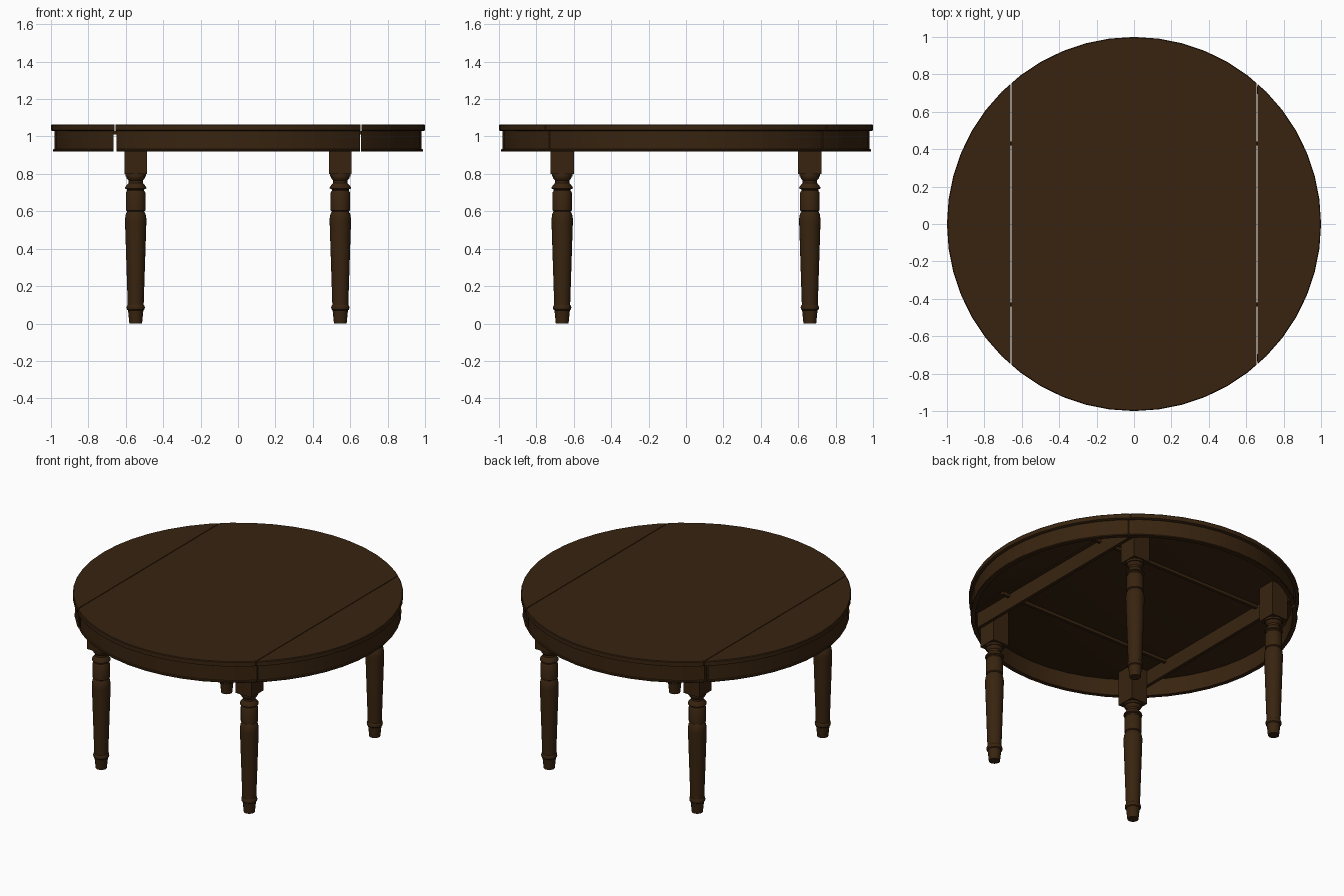
import bpy, bmesh, math
from mathutils import Vector

if "Cube" in bpy.data.objects:
    bpy.data.objects.remove(bpy.data.objects["Cube"])

wood = bpy.data.materials.new("dark brown wood")
wood.diffuse_color = (0.040, 0.0175, 0.005, 1)
wood.use_nodes = True
wood.node_tree.nodes["Principled BSDF"].inputs["Base Color"].default_value = wood.diffuse_color


def finish(name, bm, smooth=None):
    bmesh.ops.recalc_face_normals(bm, faces=bm.faces[:])
    me = bpy.data.meshes.new(name)
    bm.to_mesh(me)
    bm.free()
    me.materials.append(wood)
    ob = bpy.data.objects.new(name, me)
    bpy.context.collection.objects.link(ob)
    if smooth:
        bpy.ops.object.select_all(action='DESELECT')
        ob.select_set(True)
        bpy.context.view_layer.objects.active = ob
        bpy.ops.object.shade_smooth_by_angle(angle=math.radians(smooth))
    return ob


def lathe(profile, n, closed=False, centre=(0, 0)):
    """Revolve (radius, z) points; closed profiles make a ring, open ones get caps."""
    bm = bmesh.new()
    rings = [[bm.verts.new((centre[0] + r * math.cos(2 * math.pi * i / n),
                            centre[1] + r * math.sin(2 * math.pi * i / n), z))
              for i in range(n)] for r, z in profile]
    pairs = list(zip(rings, rings[1:]))
    if closed:
        pairs.append((rings[-1], rings[0]))
    else:
        bm.faces.new(rings[0])
        bm.faces.new(rings[-1])
    for a, b in pairs:
        for i in range(n):
            j = (i + 1) % n
            bm.faces.new((a[i], a[j], b[j], b[i]))
    return bm


def slice_x(bm, lo, hi):
    """Keep lo < x < hi and close the cut ends."""
    for x, no in ((lo, -1), (hi, 1)):
        if abs(x) < 1:
            bmesh.ops.bisect_plane(bm, geom=bm.verts[:] + bm.edges[:] + bm.faces[:],
                                   plane_co=(x, 0, 0), plane_no=(no, 0, 0), clear_outer=True)
            edges = [e for e in bm.edges if e.is_boundary]
            bmesh.ops.holes_fill(bm, edges=edges, sides=0)
    return bm


def box(name, lo, hi):
    bm = bmesh.new()
    bmesh.ops.create_cube(bm, size=1)
    lo, hi = Vector(lo), Vector(hi)
    for v in bm.verts:
        v.co = Vector([(lo[i] + hi[i]) / 2 + v.co[i] * (hi[i] - lo[i]) for i in range(3)])
    return finish(name, bm)


# round top in three leaves with fine seams
TOP = [(0.992, 1.03), (1.0, 1.034), (1.0, 1.061), (0.996, 1.065)]
for name, lo, hi in (("left", -2, -0.66), ("middle", -0.655, 0.655), ("right", 0.66, 2)):
    finish(name + "_top_leaf", slice_x(lathe(TOP, 48), lo, hi), 30)

# curved apron with a bead along the bottom, split like the top
APRON = [(0.96, 0.92), (0.988, 0.92), (0.99, 0.925), (0.988, 0.931), (0.982, 0.933),
         (0.982, 1.03), (0.96, 1.03)]
for name, lo, hi in (("left", -2, -0.666), ("middle", -0.65, 0.652), ("right", 0.657, 2)):
    finish(name + "_apron", slice_x(lathe(APRON, 48, True), lo, hi), 30)

# turned legs with square blocks
LEG = [(0.034, 0), (0.041, 0.07), (0.047, 0.075), (0.049, 0.085), (0.047, 0.095),
       (0.043, 0.1), (0.043, 0.11), (0.057, 0.54), (0.057, 0.56), (0.053, 0.585),
       (0.045, 0.6), (0.052, 0.605), (0.052, 0.7), (0.045, 0.71), (0.046, 0.717),
       (0.057, 0.722), (0.056, 0.73), (0.038, 0.752), (0.038, 0.765), (0.048, 0.775),
       (0.05, 0.785), (0.055, 0.787), (0.055, 0.802)]
for sx, side in ((-1, "left"), (1, "right")):
    for sy, end in ((-1, "front"), (1, "back")):
        x, y = 0.547 * sx, 0.662 * sy
        finish(f"{end}_{side}_leg", lathe(LEG, 24, False, (x, y)), 35)
        box(f"{end}_{side}_leg_block", (x - 0.06, y - 0.062, 0.80), (x + 0.06, y + 0.062, 1.03))

# cross boards joining the legs
for s, side in ((-1, "left"), (1, "right")):
    x = 0.617 * s
    box(side + "_cross_board", (x - 0.011, -0.75, 0.93), (x + 0.011, 0.75, 1.03))

# thin slide rails under the top
for s, end in ((-1, "front"), (1, "back")):
    y = 0.43 * s
    box(end + "_slide_rail", (-0.68, y - 0.01, 1.01), (0.68, y + 0.01, 1.03))
